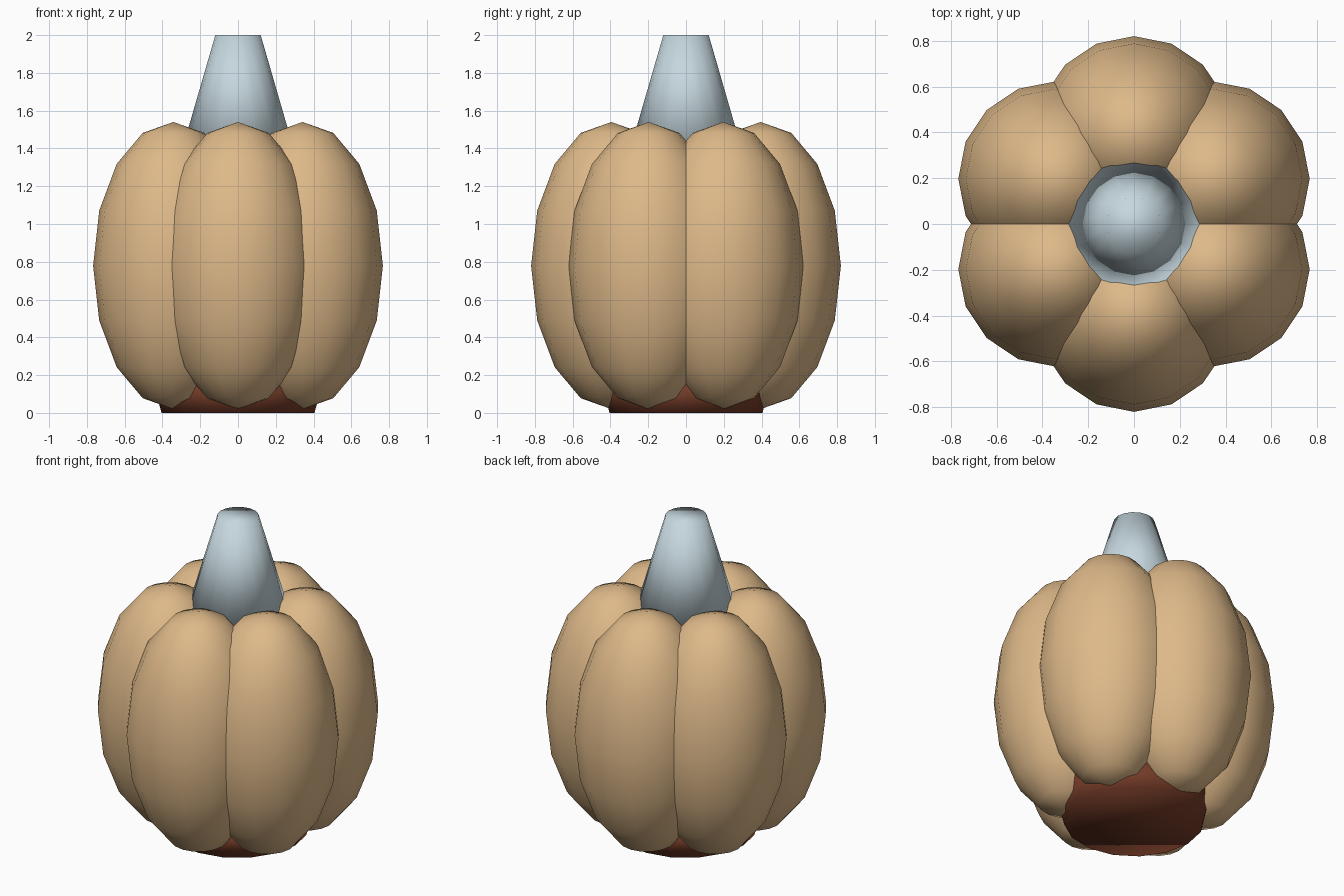
import bpy, math

if "Cube" in bpy.data.objects:
    bpy.data.objects.remove(bpy.data.objects["Cube"])


def material(name, color):
    m = bpy.data.materials.new(name)
    m.diffuse_color = (*color, 1)
    m.use_nodes = True
    m.node_tree.nodes["Principled BSDF"].inputs["Base Color"].default_value = m.diffuse_color
    return m


tan = material("tan", (0.73, 0.485, 0.25))
pale_blue = material("pale_blue", (0.56, 0.68, 0.73))
brown = material("brown", (0.18, 0.045, 0.021))


def finish(name, mat):
    ob = bpy.context.object
    ob.name = name
    ob.data.materials.append(mat)
    bpy.ops.object.shade_smooth()
    return ob


# Six rounded lobes set in a ring
for i in range(6):
    a = math.radians(30 + 60 * i)
    bpy.ops.mesh.primitive_uv_sphere_add(
        segments=16, ring_count=8, radius=1,
        location=(0.395 * math.cos(a), 0.395 * math.sin(a), 0.78))
    lobe = finish(f"lobe_{i + 1}", tan)
    lobe.scale = (0.425, 0.425, 0.76)


def tapered(name, r_low, r_high, z_low, z_high, mat):
    bpy.ops.mesh.primitive_cone_add(
        vertices=16, radius1=r_low, radius2=r_high, depth=z_high - z_low,
        location=(0, 0, (z_low + z_high) / 2))
    return finish(name, mat)


# Tapered stem, and the foot that flares slightly upward
tapered("stem", 0.30, 0.12, 1.38, 2.0, pale_blue)
tapered("base", 0.405, 0.45, 0.0, 0.17, brown)
